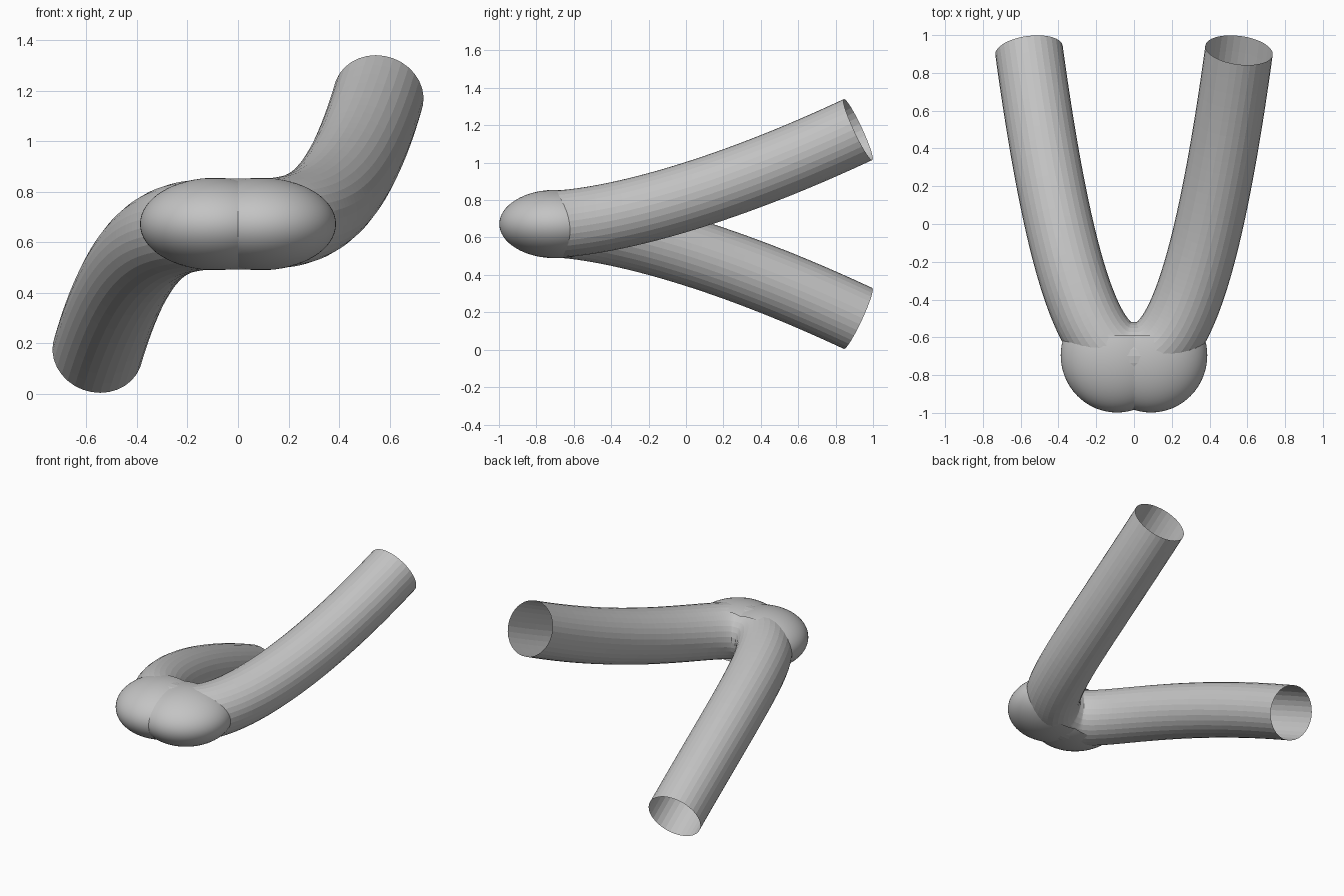
import bpy, bmesh, math
from mathutils import Vector, Matrix

if "Cube" in bpy.data.objects:
    bpy.data.objects.remove(bpy.data.objects["Cube"])

R = 0.18                      # tube radius
MID = 0.672                   # height of the bend
grey = bpy.data.materials.new("light grey")
grey.diffuse_color = (0.55, 0.55, 0.55, 1)
grey.use_nodes = True
grey.node_tree.nodes["Principled BSDF"].inputs["Base Color"].default_value = grey.diffuse_color


def make_object(name, bm, smooth):
    mesh = bpy.data.meshes.new(name)
    bm.to_mesh(mesh)
    bm.free()
    mesh.materials.append(grey)
    for p in mesh.polygons:
        p.use_smooth = smooth
    ob = bpy.data.objects.new(name, mesh)
    bpy.context.collection.objects.link(ob)
    return ob


def path(u):
    """Twisted bend: legs sweep back, one rising and one falling."""
    t = math.copysign(abs(u) ** 1.25, u)
    return Vector((0.556 * u, -0.70 + 1.62 * t * t, MID + 0.505 * t ** 3))


# Open-ended tube swept along the bend
bm = bmesh.new()
N, SIDES = 96, 32
rings = []
for i in range(N + 1):
    u = -1 + 2 * i / N
    tan = (path(u + 1e-3) - path(u - 1e-3)).normalized()
    side = tan.cross(Vector((0, 0, 1))).normalized()
    up = side.cross(tan)
    rings.append([bm.verts.new(path(u) + R * (math.cos(a) * side + math.sin(a) * up))
                  for a in (2 * math.pi * k / SIDES for k in range(SIDES))])
for a, b in zip(rings, rings[1:]):
    for k in range(SIDES):
        j = (k + 1) % SIDES
        bm.faces.new((a[k], a[j], b[j], b[k]))
bmesh.ops.recalc_face_normals(bm, faces=bm.faces)
make_object("bent_tube", bm, False)

# Two flattened bulges that wrap the outside of the bend
for name, s in (("left_bulge", -1), ("right_bulge", 1)):
    bm = bmesh.new()
    bmesh.ops.create_uvsphere(bm, u_segments=64, v_segments=32, radius=1,
                              matrix=Matrix.Translation((s * 0.09, -0.695, MID))
                              @ Matrix.Diagonal((0.298, 0.303, 0.183, 1)))
    # Keep only the front, and only this side of the centre line
    for co, no in (((0, -0.59, 0), (0, 1, 0)), ((0, 0, 0), (-s, 0, 0))):
        bmesh.ops.bisect_plane(bm, geom=bm.verts[:] + bm.edges[:] + bm.faces[:],
                               plane_co=co, plane_no=no, clear_outer=True)
    make_object(name, bm, True)
